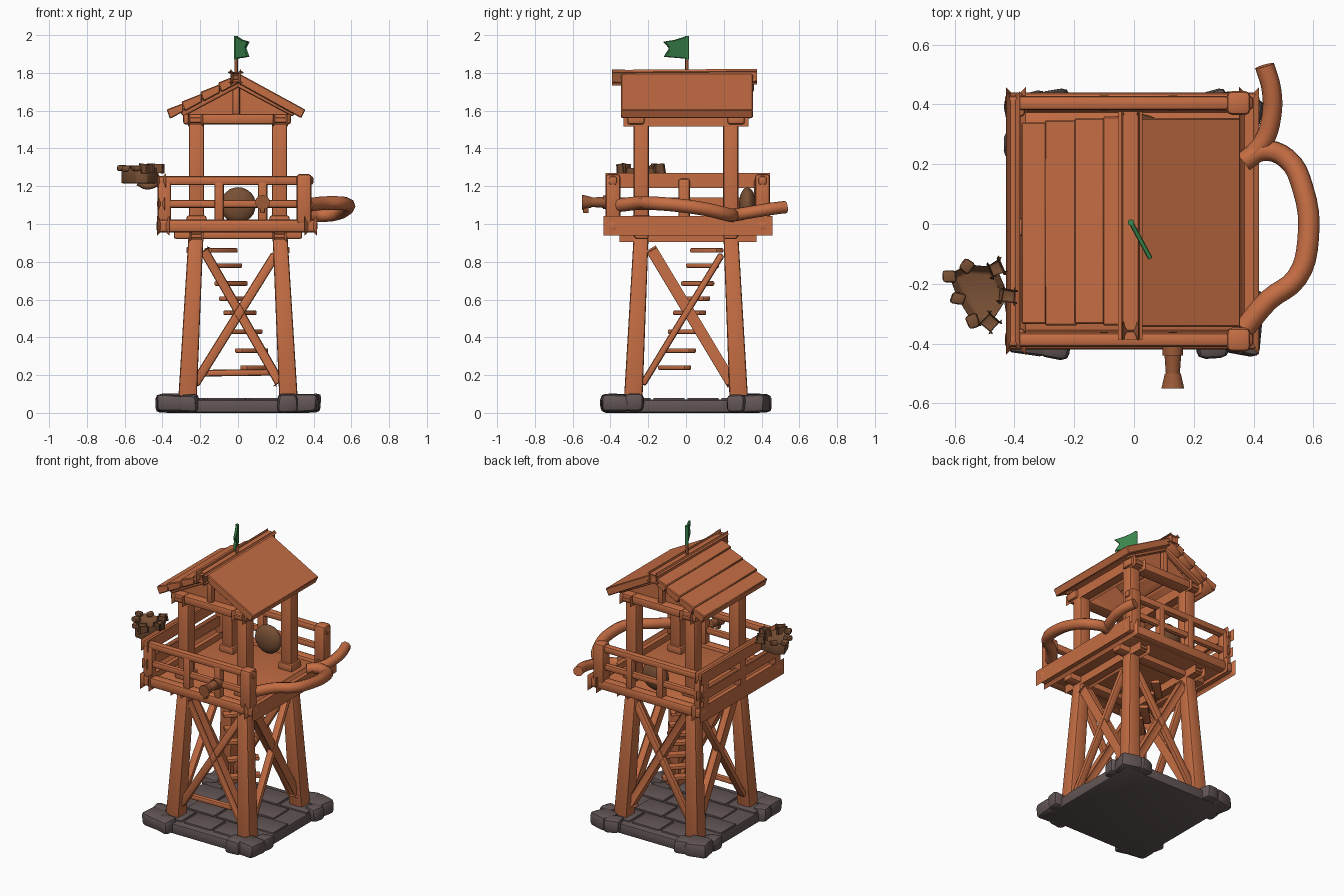
import bpy, bmesh, math, random
from mathutils import Vector, Matrix

if "Cube" in bpy.data.objects:
    bpy.data.objects.remove(bpy.data.objects["Cube"])

random.seed(4)

def material(name, rgb):
    m = bpy.data.materials.new(name)
    m.diffuse_color = (*rgb, 1)
    m.use_nodes = True
    m.node_tree.nodes["Principled BSDF"].inputs["Base Color"].default_value = m.diffuse_color
    return m

WOOD = material("orange wood", (0.56, 0.155, 0.057))
DARK = material("dark brown", (0.19, 0.08, 0.035))
MID = material("mid brown", (0.32, 0.10, 0.038))
STONE = material("grey stone", (0.125, 0.092, 0.092))
GREEN = material("green cloth", (0.045, 0.24, 0.075))

def finish(name, bm, mat, bevel=0.0, segs=2):
    if bevel:
        bmesh.ops.bevel(bm, geom=bm.edges[:], offset=bevel, segments=segs,
                        profile=0.5, affect='EDGES', clamp_overlap=True)
    bmesh.ops.recalc_face_normals(bm, faces=bm.faces)
    me = bpy.data.meshes.new(name)
    bm.to_mesh(me)
    bm.free()
    me.materials.append(mat)
    ob = bpy.data.objects.new(name, me)
    bpy.context.collection.objects.link(ob)
    return ob

def box(name, c, s, mat=WOOD, bevel=0.01, jitter=0.0, spin=0.0):
    bm = bmesh.new()
    bmesh.ops.create_cube(bm, size=1)
    rot = Matrix.Rotation(spin, 3, 'Z')
    for v in bm.verts:
        v.co = rot @ Vector([v.co[i] * s[i] + random.uniform(-jitter, jitter)
                             for i in range(3)]) + Vector(c)
        v.co.z = max(v.co.z, 0)
    return finish(name, bm, mat, bevel)

def beam(name, p, q, w, h=None, mat=WOOD, bevel=0.012, taper=1.0):
    """Rounded square timber from p to q."""
    p, q = Vector(p), Vector(q)
    d = q - p
    z = d.normalized()
    ref = Vector((0, 0, 1)) if abs(z.z) < 0.6 else Vector((0, 1, 0))
    x = ref.cross(z).normalized()
    y = z.cross(x)
    bm = bmesh.new()
    bmesh.ops.create_cube(bm, size=1)
    for v in bm.verts:
        k = taper if v.co.z > 0 else 1
        v.co = (p + q) / 2 + x * v.co.x * w * k + y * v.co.y * (h or w) * k + d * v.co.z
    return finish(name, bm, mat, bevel)

def prism(name, pts, y0, y1, mat=WOOD, bevel=0.0):
    """Extrude an x-z outline along y."""
    bm = bmesh.new()
    f = bm.faces.new([bm.verts.new((x, y0, z)) for x, z in pts])
    r = bmesh.ops.extrude_face_region(bm, geom=[f])
    bmesh.ops.translate(bm, vec=(0, y1 - y0, 0),
                        verts=[v for v in r["geom"] if isinstance(v, bmesh.types.BMVert)])
    return finish(name, bm, mat, bevel, 1)

def tube(name, pts, r, mat=WOOD):
    """Bent round pole through points."""
    cu = bpy.data.curves.new(name, 'CURVE')
    cu.dimensions = '3D'
    cu.bevel_depth, cu.bevel_resolution, cu.resolution_u = r, 2, 4
    cu.use_fill_caps = True
    sp = cu.splines.new('BEZIER')
    sp.bezier_points.add(len(pts) - 1)
    for b, p in zip(sp.bezier_points, pts):
        b.co = p
        b.handle_left_type = b.handle_right_type = 'AUTO'
    cu.materials.append(mat)
    ob = bpy.data.objects.new(name, cu)
    bpy.context.collection.objects.link(ob)

# Stone base: slab, paving plates and corner stones
box("base_slab", (0, 0, 0.035), (0.78, 0.80, 0.07), STONE, 0.012)
for i in range(4):
    for j in range(3):
        off = 0.06 if i % 2 else -0.06
        box("paving", (off + (j - 1) * 0.22, -0.27 + i * 0.18, 0.07), (0.205, 0.165, 0.02), STONE, 0.006)
for sx in (-1, 1):
    for sy in (-1, 1):
        for dx, dy, s in ((0.355, 0.365, 0.14), (0.265, 0.395, 0.105), (0.385, 0.27, 0.10)):
            box("corner_stone", (sx * dx, sy * dy, 0.05), (s, s, 0.095), STONE, 0.024, 0.007,
                random.uniform(-0.3, 0.3))

# Leaning legs, upper posts and cap blocks
for sx in (-1, 1):
    for sy in (-1, 1):
        beam("leg", (sx * 0.268, sy * 0.28, 0.06), (sx * 0.222, sy * 0.237, 0.95), 0.098, taper=0.8)
        beam("upper_post", (sx * 0.22, sy * 0.237, 0.95), (sx * 0.22, sy * 0.237, 1.56), 0.08)
        box("post_foot", (sx * 0.22, sy * 0.237, 1.02), (0.105, 0.105, 0.05))

# Cross braces on all four sides
for s in (-1, 1):
    beam("cross_brace", (-0.23, s * 0.275, 0.15), (0.20, s * 0.25, 0.84), 0.05, 0.035)
    beam("cross_brace", (-0.18, s * 0.24, 0.86), (0.22, s * 0.265, 0.16), 0.05, 0.035)
    beam("cross_brace", (s * 0.265, -0.23, 0.15), (s * 0.24, 0.19, 0.84), 0.05, 0.035)
    beam("cross_brace", (s * 0.235, -0.18, 0.86), (s * 0.255, 0.24, 0.16), 0.05, 0.035)
beam("low_bar", (-0.20, -0.25, 0.21), (0.19, -0.25, 0.215), 0.035)

# Ladder treads, climbing diagonally
for z in (0.24, 0.33, 0.43, 0.53, 0.605, 0.685, 0.78, 0.86):
    t = (z - 0.24) / 0.62
    box("ladder_tread", (0.10 - 0.19 * t, -0.06 + 0.17 * t, z), (0.20, 0.055, 0.024),
        WOOD, 0.006, 0, math.pi / 4)

# Deck with rim and bearers
box("deck", (0, 0.01, 0.98), (0.82, 0.82, 0.04), WOOD, 0.004)
for s in (-1, 1):
    beam("deck_rim", (-0.432, 0.01 + s * 0.397, 0.99), (0.42, 0.01 + s * 0.397, 0.99), 0.066, 0.068, bevel=0.018)
    beam("deck_rim", (s * 0.39 - 0.005, -0.42, 0.99), (s * 0.39 - 0.005, 0.44, 0.99), 0.066, 0.068, bevel=0.018)
    beam("bearer", (-0.34, s * 0.235, 0.943), (0.34, s * 0.235, 0.943), 0.075, 0.045)
    beam("bearer", (s * 0.22, -0.34, 0.937), (s * 0.22, 0.36, 0.937), 0.075, 0.04)

# Railings: front, back and left
for y in (-0.387, 0.405):
    beam("top_rail", (-0.43, y, 1.23), (0.40, y, 1.23), 0.048, bevel=0.015)
    beam("mid_rail", (-0.43, y, 1.107), (0.37, y, 1.107), 0.035, 0.042)
    for x in (-0.38, -0.10, 0.13):
        beam("rail_post", (x, y, 1.0), (x, y, 1.23), 0.05)
    beam("corner_post", (0.35, y, 1.0), (0.35, y, 1.265), 0.08, bevel=0.018)
beam("top_rail", (-0.405, -0.41, 1.23), (-0.405, 0.43, 1.23), 0.048, bevel=0.015)
beam("mid_rail", (-0.405, -0.41, 1.107), (-0.405, 0.43, 1.107), 0.035, 0.042)
for y in (-0.38, -0.01, 0.39):
    beam("rail_post", (-0.395, y, 1.0), (-0.395, y, 1.24), 0.06)

# Broken bent rail on the right
tube("bent_rail", [(0.37, -0.35, 1.10), (0.45, -0.255, 1.11), (0.545, -0.18, 1.11), (0.583, -0.05, 1.10),
                   (0.565, 0.12, 1.075), (0.51, 0.22, 1.05), (0.43, 0.245, 1.045), (0.37, 0.21, 1.04)], 0.036)
tube("bent_rail_end", [(0.37, 0.21, 1.04), (0.43, 0.27, 1.05), (0.46, 0.36, 1.065),
                       (0.46, 0.45, 1.08), (0.437, 0.53, 1.09)], 0.033)

# Roof frame and gables
for s in (-1, 1):
    beam("roof_beam", (-0.29, s * 0.265, 1.555), (0.28, s * 0.265, 1.555), 0.09, 0.055)
    beam("roof_beam", (s * 0.225, -0.32, 1.55), (s * 0.225, 0.32, 1.55), 0.08, 0.045)
    prism("gable_panel", [(-0.29, 1.57), (0.28, 1.57), (0, 1.75)], s * 0.24 - 0.015, s * 0.24 + 0.015)
    beam("king_post", (-0.01, s * 0.275, 1.57), (-0.01, s * 0.275, 1.76), 0.04)
    for k in (-1, 1):
        beam("rafter", (k * 0.30, s * 0.29, 1.585), (0, s * 0.29, 1.745), 0.04)

# Roof: plain slope on the right, lapped planks on the left
prism("right_roof", [(0, 1.80), (0.357, 1.605), (0.335, 1.56), (0, 1.745)], -0.345, 0.355, WOOD, 0.005)
xs = (0.0, -0.105, -0.20, -0.30, -0.378)
for i in range(4):
    a, b = xs[i] + (0.01 if i else 0), xs[i + 1]
    za, zb = 1.79 + a * 0.52, 1.803 + b * 0.52
    prism("roof_plank", [(a, za), (b, zb), (b + 0.018, zb - 0.05), (a, za - 0.045)],
          -0.34 + 0.006 * (i % 2), 0.36 - 0.006 * i, WOOD, 0.005)
beam("ridge_pole", (-0.012, -0.37, 1.775), (-0.012, 0.36, 1.78), 0.05, bevel=0.016)
beam("ridge_end", (-0.012, -0.376, 1.775), (-0.012, -0.34, 1.775), 0.054, mat=MID, bevel=0.016)

# Flag: pole and swallow-tailed cloth turned to the front right
tube("flag_pole", [(-0.01, 0.005, 1.77), (-0.01, 0.005, 1.88)], 0.009, MID)
tube("flag_pole_top", [(-0.01, 0.005, 1.87), (-0.01, 0.005, 1.995)], 0.011, GREEN)
flag = prism("flag", [(0, 1.995), (0.07, 1.975), (0.14, 1.965), (0.105, 1.93), (0.138, 1.885),
                      (0.07, 1.88), (0, 1.875)], -0.008, 0.008, GREEN, 0.003)
flag.location = (-0.01, 0.005, 0)
flag.rotation_euler.z = math.atan2(-0.115, 0.062)

# Bowl-shaped nest on a bracket off the left rail
bm = bmesh.new()
outline = [(-0.62, -0.17), (-0.56, -0.135), (-0.46, -0.145), (-0.42, -0.24),
           (-0.48, -0.335), (-0.54, -0.33), (-0.59, -0.25)]
f = bm.faces.new([bm.verts.new((x, y, 1.215)) for x, y in outline])
r = bmesh.ops.extrude_face_region(bm, geom=[f])
top = [v for v in r["geom"] if isinstance(v, bmesh.types.BMVert)]
bmesh.ops.translate(bm, verts=top, vec=(0, 0, 0.085))
cap = [g for g in r["geom"] if isinstance(g, bmesh.types.BMFace)][0]
bmesh.ops.inset_region(bm, faces=[cap], thickness=0.025)
for v in cap.verts:
    v.co.z -= 0.04
finish("nest", bm, DARK, 0.008)
for i, (x, y) in enumerate(outline):
    box("nest_lump", (x * 0.97 - 0.016, y * 0.94 - 0.014, 1.295), (0.045, 0.04, 0.03), DARK, 0.01, 0.004, i)
tube("nest_bracket", [(-0.53, -0.24, 1.22), (-0.48, -0.24, 1.198), (-0.41, -0.24, 1.225)], 0.016, DARK)

# Horn sticking out of the front rail, by stacked rings
bm = bmesh.new()
for y, r0, r1, d in ((-0.415, 0.036, 0.036, 0.05), (-0.47, 0.024, 0.03, 0.08), (-0.525, 0.04, 0.028, 0.05)):
    bmesh.ops.create_cone(bm, cap_ends=True, segments=10, radius1=r0, radius2=r1, depth=d,
                          matrix=Matrix.Translation((0.13, y, 1.115)) @ Matrix.Rotation(-math.pi / 2, 4, 'X'))
finish("horn", bm, MID)
box("horn_catch", (0.13, -0.53, 1.075), (0.025, 0.03, 0.035), MID, 0.006)

# Round sack at the back of the deck
bm = bmesh.new()
bmesh.ops.create_icosphere(bm, subdivisions=3, radius=1)
for v in bm.verts:
    v.co = Vector((0.0 + v.co.x * 0.095, 0.325 + v.co.y * 0.045, 1.10 + v.co.z * 0.095))
finish("sack", bm, DARK)

# Smooth the rounded edges, keep the corners crisp
for ob in bpy.data.objects:
    if ob.type == 'MESH':
        ob.select_set(True)
        bpy.context.view_layer.objects.active = ob
bpy.ops.object.shade_smooth_by_angle(angle=math.radians(38))
